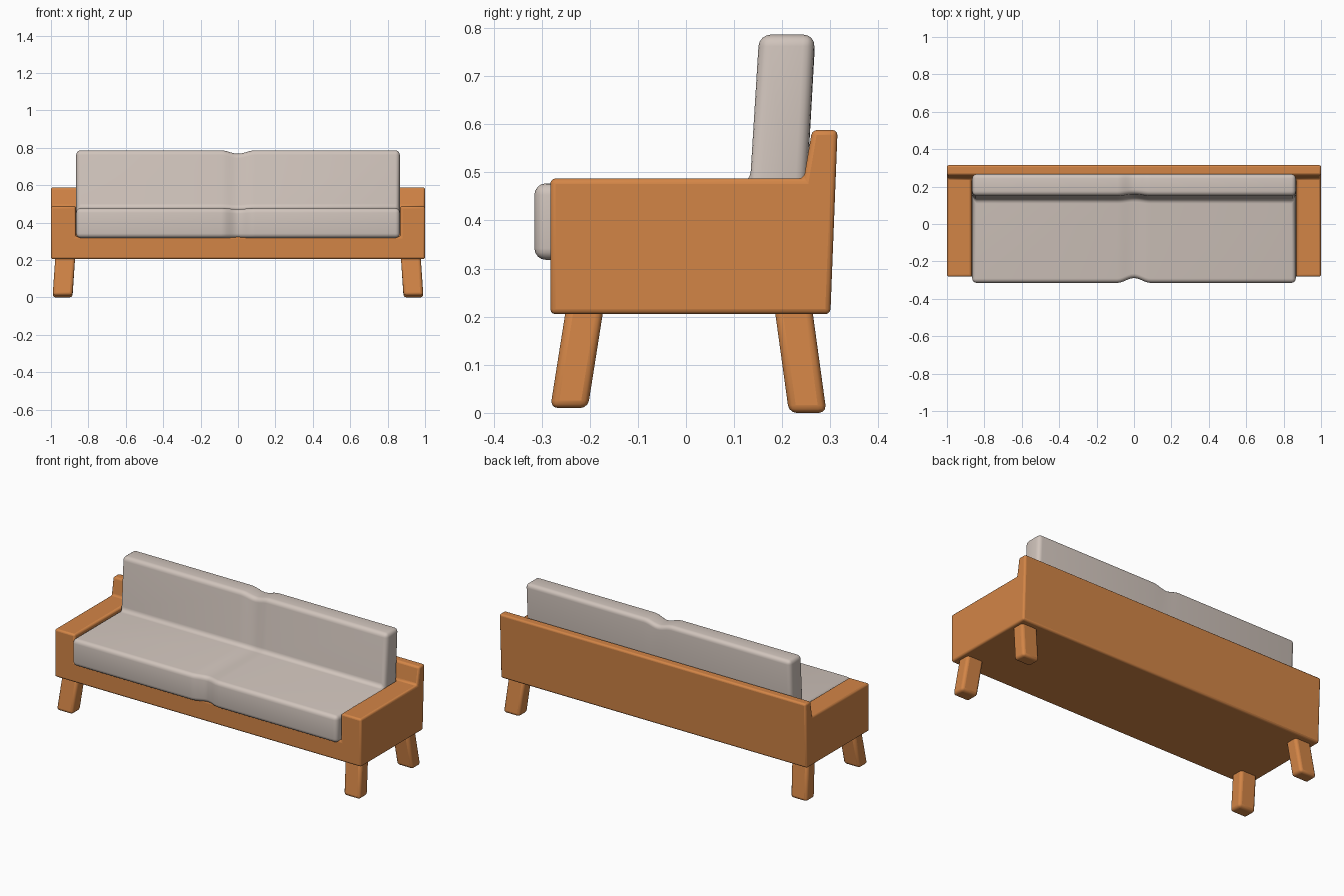
import bpy, bmesh, math
from mathutils import Vector

if "Cube" in bpy.data.objects:
    bpy.data.objects.remove(bpy.data.objects["Cube"])


def material(name, rgb):
    m = bpy.data.materials.new(name)
    m.diffuse_color = (*rgb, 1)
    m.use_nodes = True
    m.node_tree.nodes["Principled BSDF"].inputs["Base Color"].default_value = m.diffuse_color
    return m


wood = material("orange wood", (0.65, 0.235, 0.062))
fabric = material("warm grey fabric", (0.63, 0.55, 0.50))


def finish(name, bm, mat, bevel=0):
    bmesh.ops.recalc_face_normals(bm, faces=bm.faces)
    me = bpy.data.meshes.new(name)
    bm.to_mesh(me)
    bm.free()
    ob = bpy.data.objects.new(name, me)
    bpy.context.collection.objects.link(ob)
    me.materials.append(mat)
    if bevel:
        b = ob.modifiers.new("rounded edges", "BEVEL")
        b.width = bevel
        b.segments = 3
        b.limit_method = 'ANGLE'
        b.angle_limit = math.radians(20)
    bpy.ops.object.select_all(action='DESELECT')
    ob.select_set(True)
    bpy.context.view_layer.objects.active = ob
    bpy.ops.object.shade_smooth_by_angle(angle=math.radians(40))
    return ob


# Frame: base, arms and back in one shell, from named side-profile points
P = {"front_low": (-0.282, 0.205), "back_low": (0.30, 0.205),
     "back_top": (0.315, 0.588), "lip_top": (0.262, 0.588),
     "arm_back": (0.245, 0.487), "arm_front": (-0.282, 0.487),
     "seat_front": (-0.282, 0.325), "seat_back": (0.218, 0.325)}
W, I = 1.0, 0.868
bm = bmesh.new()
cache = {}


def vert(x, key):
    if (x, key) not in cache:
        cache[x, key] = bm.verts.new((x, *P[key]))
    return cache[x, key]


def face(*pts):
    bm.faces.new([vert(x, k) for x, k in pts])


def strip(x0, x1, a, b):
    face((x0, a), (x1, a), (x1, b), (x0, b))


def notch(low, mid, inner):
    # U-shaped face with a gap between the arms
    face((-W, low), (W, low), (W, mid), (I, mid), (I, inner),
         (-I, inner), (-I, mid), (-W, mid))


outline = ["front_low", "back_low", "back_top", "lip_top", "arm_back", "arm_front"]
for a, b in zip(outline[:3], outline[1:4]):
    strip(-W, W, a, b)
strip(-I, I, "seat_front", "seat_back")
notch("front_low", "arm_front", "seat_front")
notch("lip_top", "arm_back", "seat_back")
for s in (-1, 1):
    face(*[(s * W, k) for k in outline])
    face(*[(s * I, k) for k in ("arm_front", "arm_back", "seat_back", "seat_front")])
    strip(s * I, s * W, "arm_back", "arm_front")
finish("sofa_frame", bm, wood, 0.011)


# Legs: slightly splayed blocks
def leg(name, s, top_y, foot_y, foot_z):
    bm = bmesh.new()
    rings = []
    for x, y, z in ((0.938, foot_y, foot_z), (0.923, top_y, 0.225)):
        rings.append([bm.verts.new((s * (x + dx * 0.053), y + dy * 0.039, z))
                      for dx, dy in ((-1, -1), (1, -1), (1, 1), (-1, 1))])
    lo, hi = rings
    bm.faces.new(lo)
    bm.faces.new(hi)
    for i in range(4):
        j = (i + 1) % 4
        bm.faces.new((lo[i], lo[j], hi[j], hi[i]))
    finish(name, bm, wood, 0.016)


for s, side in ((-1, "left"), (1, "right")):
    leg("front_leg_" + side, s, -0.209, -0.243, 0.01)
    leg("back_leg_" + side, s, 0.222, 0.253, 0.0)

# Cushion: L-shaped seat and back, rounded, with a pinch in the middle
bm = bmesh.new()
prof = [(-0.315, 0.318), (-0.315, 0.477), (0.133, 0.477),
        (0.152, 0.786), (0.268, 0.786), (0.243, 0.318)]
f = bm.faces.new([bm.verts.new((-0.865, y, z)) for y, z in prof])
r = bmesh.ops.extrude_face_region(bm, geom=[f])
for g in r["geom"]:
    if isinstance(g, bmesh.types.BMVert):
        g.co.x = 0.865
bmesh.ops.recalc_face_normals(bm, faces=bm.faces)
bmesh.ops.bevel(bm, geom=list(bm.edges), offset=0.024, segments=4,
                profile=0.5, affect='EDGES')
for i in range(-6, 7):
    bmesh.ops.bisect_plane(bm, geom=bm.verts[:] + bm.edges[:] + bm.faces[:],
                           plane_co=(i * 0.015, 0, 0), plane_no=(1, 0, 0))
for v in bm.verts:
    x, y, z = v.co
    if abs(x) < 0.09:
        d = math.cos(x / 0.09 * math.pi / 2) ** 2
        if y < -0.25:
            v.co.y += 0.026 * d
        elif y < 0.2:
            v.co.y += 0.008 * d
        if z > 0.7:
            v.co.z -= 0.018 * d
        elif z > 0.4:
            v.co.z -= 0.005 * d
finish("seat_and_back_cushion", bm, fabric)
